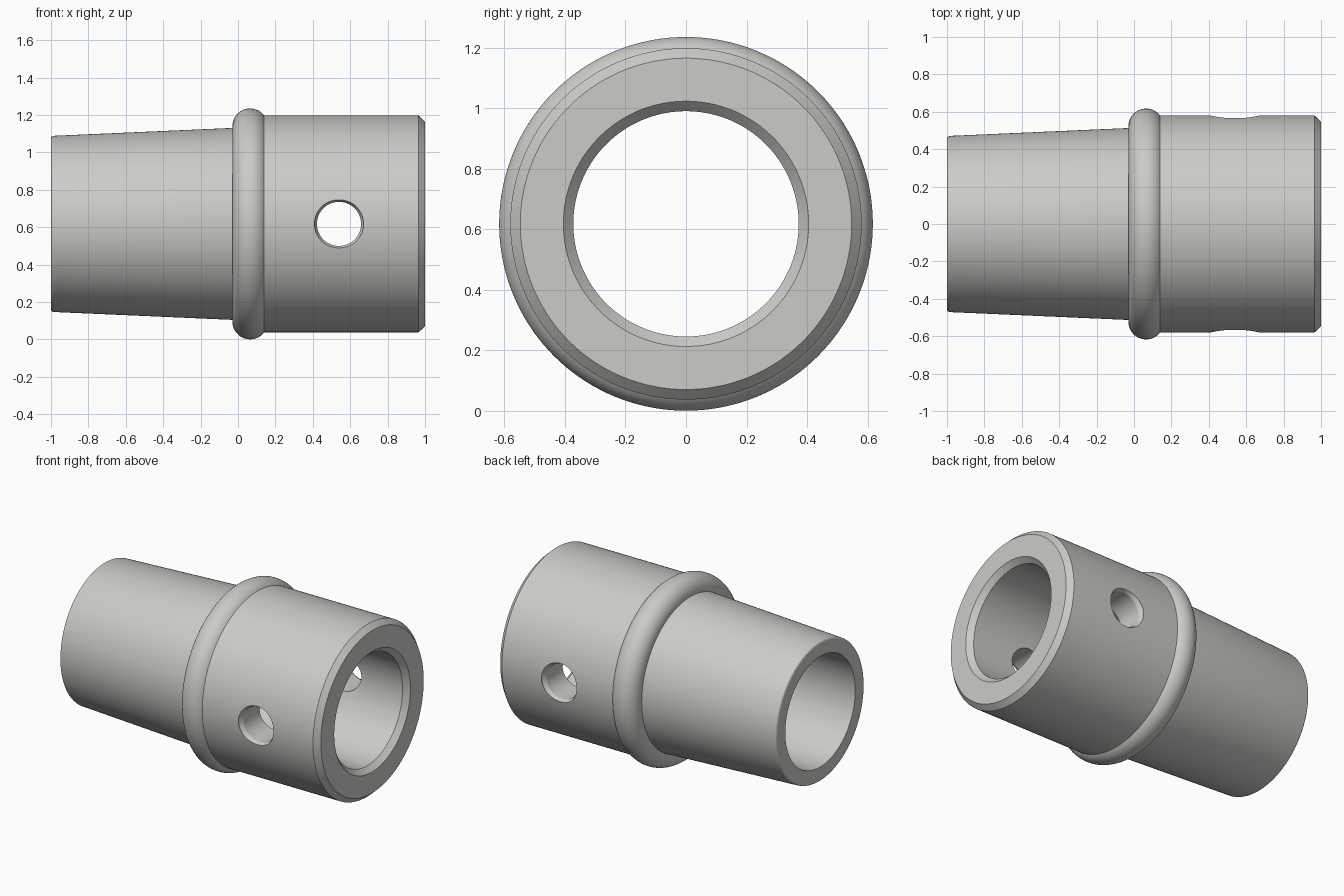
import bpy, bmesh, math
from mathutils import Matrix

if "Cube" in bpy.data.objects:
    bpy.data.objects.remove(bpy.data.objects["Cube"])

AXIS_Z = 0.618
SEGMENTS = 144

grey = bpy.data.materials.new("light_grey")
grey.diffuse_color = (0.6, 0.6, 0.57, 1)
grey.use_nodes = True
grey.node_tree.nodes["Principled BSDF"].inputs["Base Color"].default_value = grey.diffuse_color


def lathe(name, profile, segments, matrix):
    """Revolve a closed (axial, radius) profile about local x."""
    bm = bmesh.new()
    rings = []
    for i in range(segments):
        a = 2 * math.pi * i / segments
        rings.append([bm.verts.new((x, r * math.cos(a), r * math.sin(a)))
                      for x, r in profile])
    n = len(profile)
    for i in range(segments):
        a, b = rings[i], rings[(i + 1) % segments]
        for j in range(n):
            k = (j + 1) % n
            bm.faces.new((a[j], a[k], b[k], b[j]))
    bmesh.ops.remove_doubles(bm, verts=bm.verts, dist=1e-5)
    bmesh.ops.dissolve_degenerate(bm, edges=bm.edges, dist=1e-5)
    bmesh.ops.transform(bm, matrix=matrix, verts=bm.verts)
    bmesh.ops.recalc_face_normals(bm, faces=bm.faces)
    mesh = bpy.data.meshes.new(name)
    bm.to_mesh(mesh)
    bm.free()
    mesh.materials.append(grey)
    obj = bpy.data.objects.new(name, mesh)
    bpy.context.collection.objects.link(obj)
    return obj


def arc(cx, cr, rad, start, end, steps):
    return [(cx + rad * math.cos(math.radians(start + (end - start) * i / steps)),
             cr + rad * math.sin(math.radians(start + (end - start) * i / steps)))
            for i in range(steps + 1)]


# Sleeve: tapered spigot with rounded lip, bead collar, chamfered socket, bore
profile = [(-1, 0.372)]
profile += arc(-0.985, 0.456, 0.015, 180, 92, 5)
profile += arc(0.065, 0.522, 0.095, 185.4, 37.6, 24)
profile += [(0.39, 0.58), (0.69, 0.58), (0.965, 0.58), (1, 0.547),
            (1, 0.405), (0.965, 0.372), (0.69, 0.372), (0.39, 0.372)]
sleeve = lathe("sleeve", profile, SEGMENTS, Matrix.Translation((0, 0, AXIS_Z)))

# Cross hole cutter with a slight countersink at both ends
half = [(0.545, 0.118), (0.57, 0.131), (0.75, 0.131), (0.75, 0)]
cut_profile = [(-x, r) for x, r in reversed(half)] + half
cutter = lathe("cross_hole_cutter", cut_profile, 64,
               Matrix.Translation((0.54, 0, AXIS_Z)) @ Matrix.Rotation(math.pi / 2, 4, 'Z'))
cutter.hide_render = True
cutter.hide_viewport = True

mod = sleeve.modifiers.new("cross_hole", 'BOOLEAN')
mod.operation = 'DIFFERENCE'
mod.solver = 'EXACT'
mod.object = cutter

bpy.context.view_layer.objects.active = sleeve
sleeve.select_set(True)
bpy.ops.object.modifier_apply(modifier=mod.name)
bpy.data.objects.remove(cutter)
bpy.ops.object.shade_smooth_by_angle(angle=math.radians(25))
